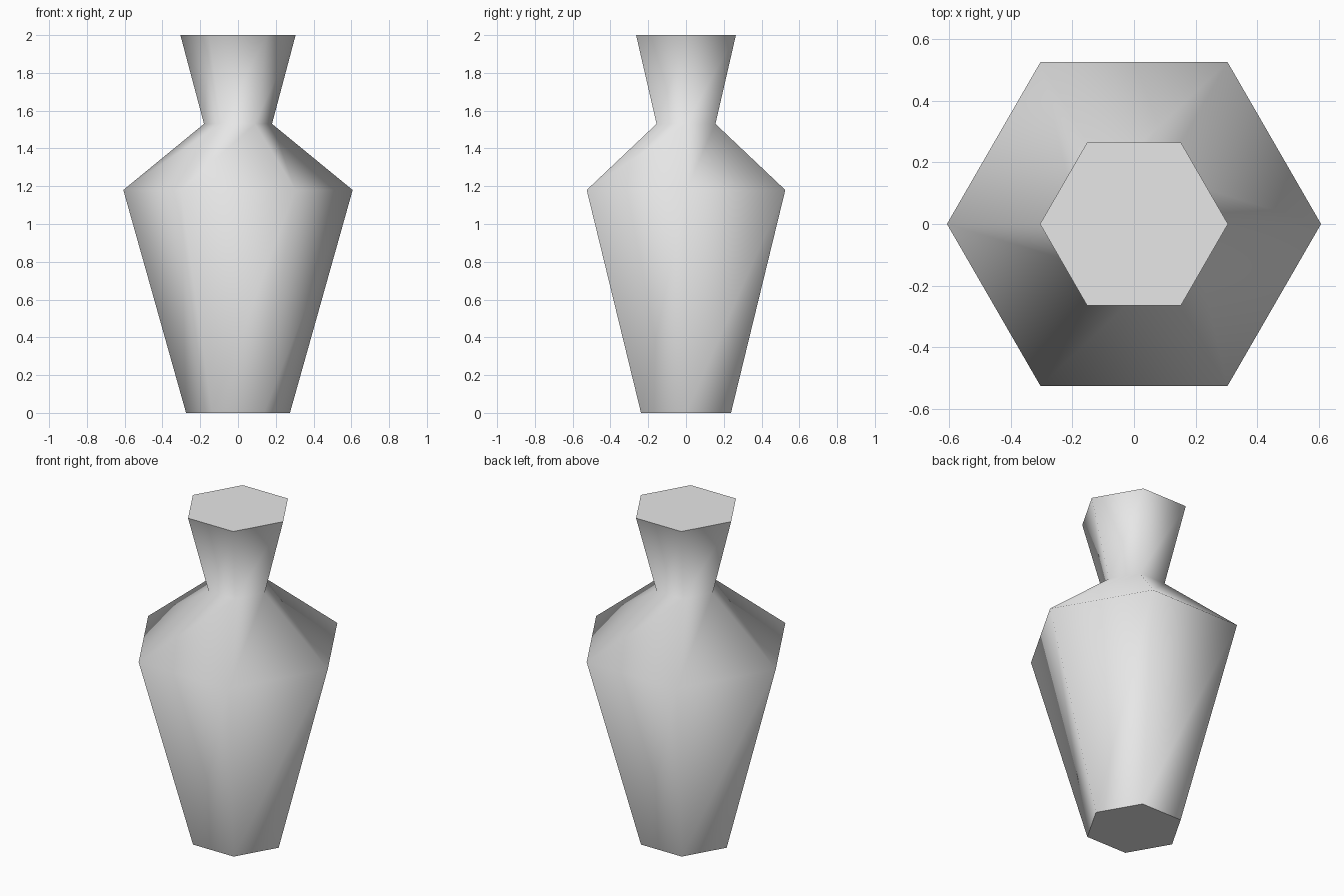
import bpy
import bmesh
from math import cos, sin, pi, radians

cube = bpy.data.objects.get("Cube")
if cube:
    bpy.data.objects.remove(cube, do_unlink=True)

# Pale grey clay
clay = bpy.data.materials.new("pale_grey_clay")
clay.use_nodes = True
colour = (0.8, 0.8, 0.8, 1.0)
clay.diffuse_color = colour
bsdf = next(n for n in clay.node_tree.nodes if n.type == "BSDF_PRINCIPLED")
bsdf.inputs["Base Color"].default_value = colour

# Profile from foot to lip: corner radius, height
SIDES = 6
PROFILE = [(0.275, 0.0), (0.607, 1.18), (0.18, 1.53), (0.305, 2.0)]

bm = bmesh.new()
rings = []
for radius, height in PROFILE:
    angles = [2 * pi * i / SIDES for i in range(SIDES)]
    rings.append([bm.verts.new((radius * cos(a), radius * sin(a), height)) for a in angles])

# Walls between neighbouring rings
for low, high in zip(rings, rings[1:]):
    for i in range(SIDES):
        j = (i + 1) % SIDES
        bm.faces.new((low[i], low[j], high[j], high[i]))

# Flat foot and flat top
bm.faces.new(reversed(rings[0]))
bm.faces.new(rings[-1])

mesh = bpy.data.meshes.new("vase")
bm.to_mesh(mesh)
bm.free()
mesh.materials.append(clay)
vase = bpy.data.objects.new("vase", mesh)
bpy.context.collection.objects.link(vase)

# Soft walls, crisp edges at the foot and lip
bpy.ops.object.select_all(action="DESELECT")
vase.select_set(True)
bpy.context.view_layer.objects.active = vase
bpy.ops.object.shade_smooth_by_angle(angle=radians(68))
